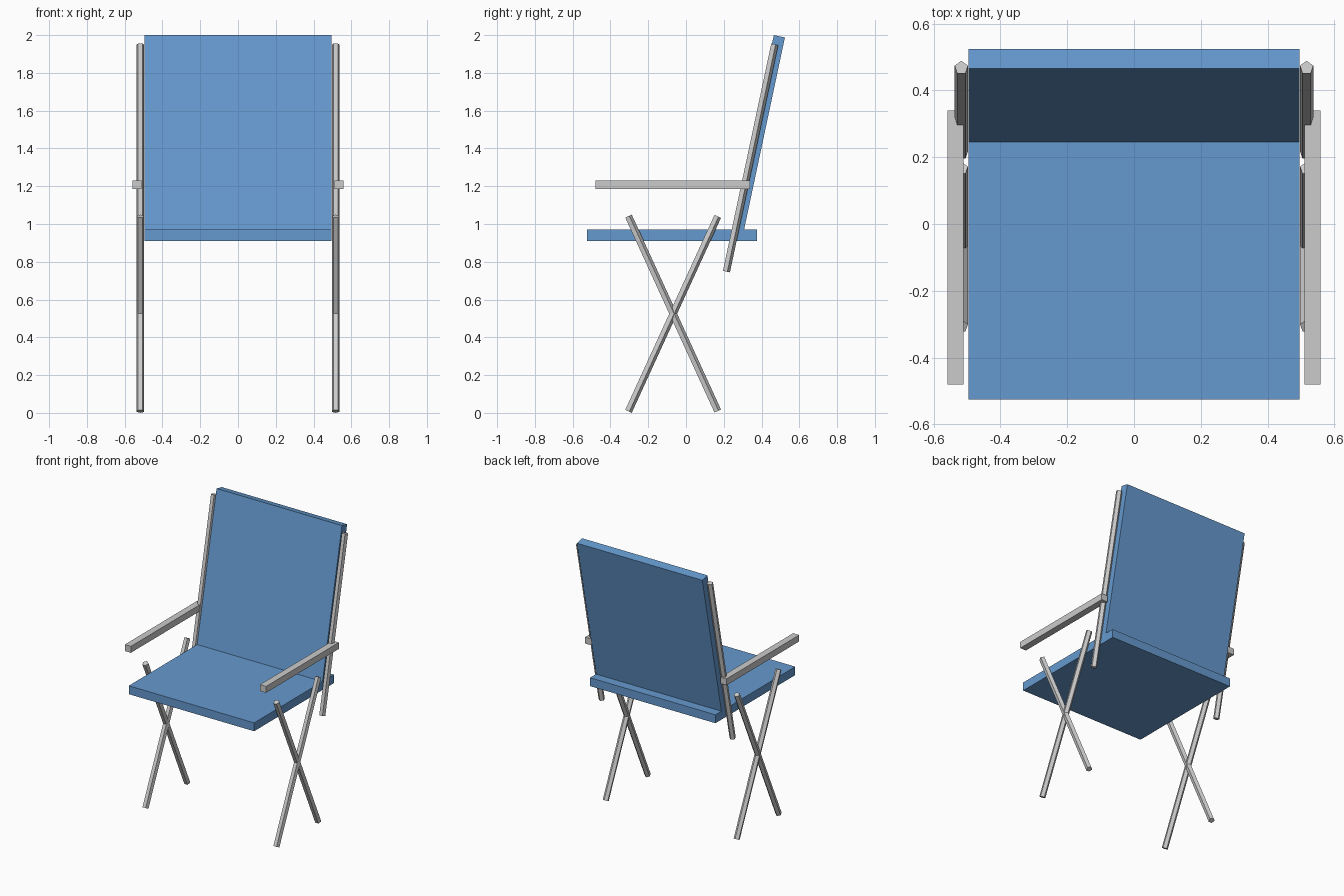
import bpy
from math import radians, sin, cos

if "Cube" in bpy.data.objects:
    bpy.data.objects.remove(bpy.data.objects["Cube"])

blue = bpy.data.materials.new("blue_fabric")
blue.diffuse_color = (0.13, 0.32, 0.62, 1)
blue.use_nodes = True
blue.node_tree.nodes["Principled BSDF"].inputs["Base Color"].default_value = blue.diffuse_color


def box(name, centre, size, tilt=0.0, mat=None):
    bpy.ops.mesh.primitive_cube_add(size=1, location=centre)
    ob = bpy.context.object
    ob.name = name
    ob.scale = size
    ob.rotation_euler.x = -tilt
    if mat:
        ob.data.materials.append(mat)
    return ob


def rod(name, centre, length, tilt):
    # five-sided bar leaning back by the tilt angle
    bpy.ops.mesh.primitive_cylinder_add(vertices=5, radius=0.021, depth=length,
                                        location=centre)
    ob = bpy.context.object
    ob.name = name
    ob.rotation_euler.x = -tilt
    return ob


LEAN = radians(12)
LEG = radians(24.6)

# seat panel
box("seat", (0, -0.075, 0.94), (0.99, 0.90, 0.06), mat=blue)

# leaning backrest panel, placed from its top front edge
height, thick = 1.08, 0.06
back_y = 0.465 - sin(LEAN) * height / 2 + cos(LEAN) * thick / 2
back_z = 2.0 - cos(LEAN) * height / 2 - sin(LEAN) * thick / 2
box("backrest", (0, back_y, back_z), (0.99, thick, height), LEAN, blue)

for side, s in (("left", -1), ("right", 1)):
    # crossed legs
    rod(f"{side}_leg_rising_back", (s * 0.517, -0.07, 0.525), 1.135, LEG)
    rod(f"{side}_leg_rising_front", (s * 0.517, -0.07, 0.525), 1.135, -LEG)
    # back post
    rod(f"{side}_back_post", (s * 0.517, 0.34, 1.35), 1.23, LEAN)
    # armrest
    box(f"{side}_armrest", (s * 0.534, -0.07, 1.207), (0.048, 0.82, 0.046))
